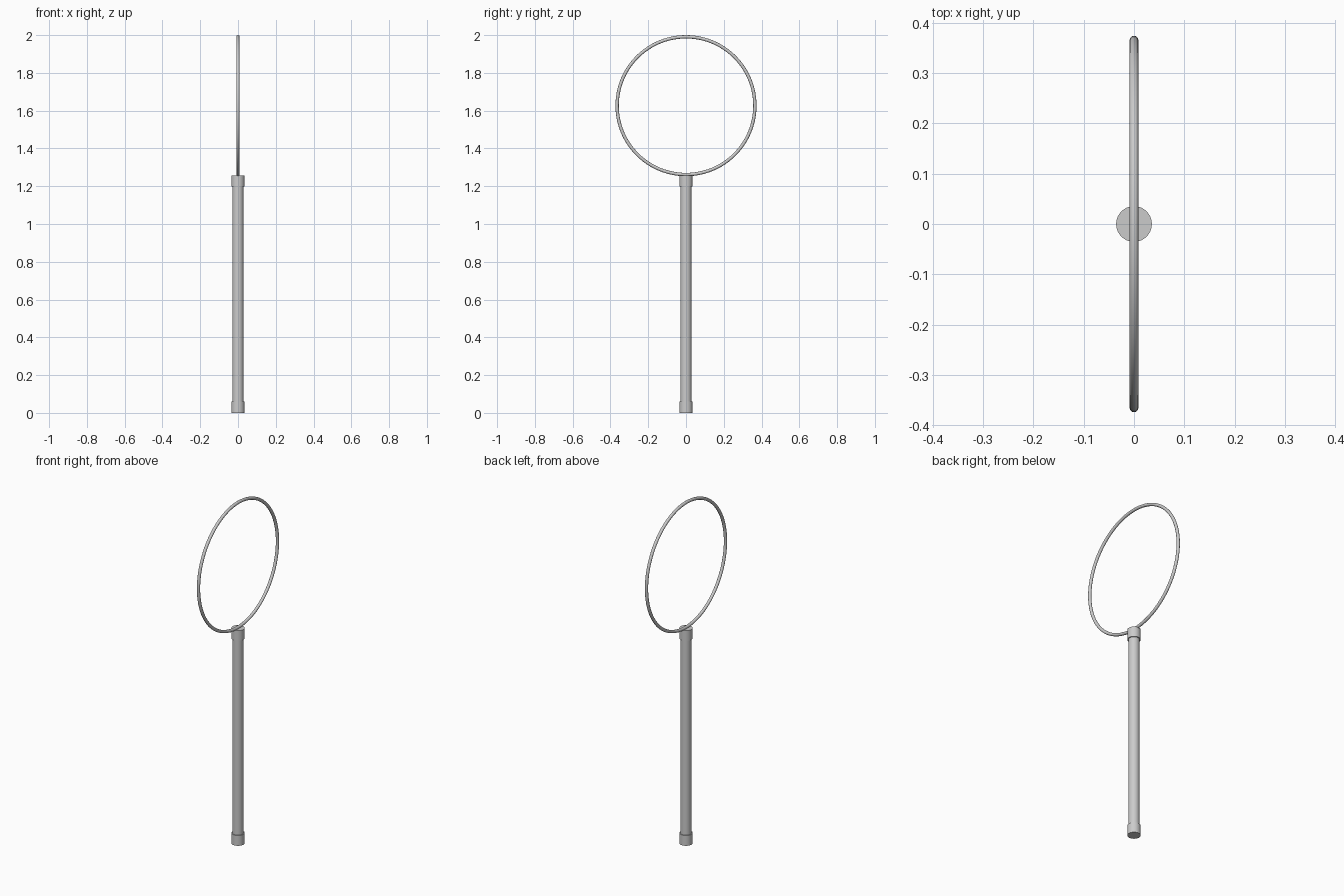
import bpy
import math

if "Cube" in bpy.data.objects:
    bpy.data.objects.remove(bpy.data.objects["Cube"])


def smooth(obj, name):
    obj.name = name
    bpy.ops.object.shade_smooth_by_angle(angle=math.radians(35))


def cylinder(name, radius, z0, z1):
    bpy.ops.mesh.primitive_cylinder_add(vertices=32, radius=radius, depth=z1 - z0,
                                        location=(0, 0, (z0 + z1) / 2))
    smooth(bpy.context.object, name)


# Handle: slim grip with a wider collar at each end
GRIP_TOP = 1.258
CAP = 0.06
cylinder("handle_grip", 0.03, CAP - 0.01, GRIP_TOP - CAP + 0.01)
cylinder("bottom_cap", 0.0355, 0, CAP)
cylinder("top_cap", 0.0355, GRIP_TOP - CAP, GRIP_TOP)

# Thin hoop standing in the y-z plane, sunk slightly into the top cap
TUBE = 0.0088
OUTER = 0.3735
bpy.ops.mesh.primitive_torus_add(major_radius=OUTER - TUBE, minor_radius=TUBE,
                                 major_segments=96, minor_segments=16,
                                 location=(0, 0, 2 - OUTER),
                                 rotation=(0, math.pi / 2, 0))
smooth(bpy.context.object, "hoop")
